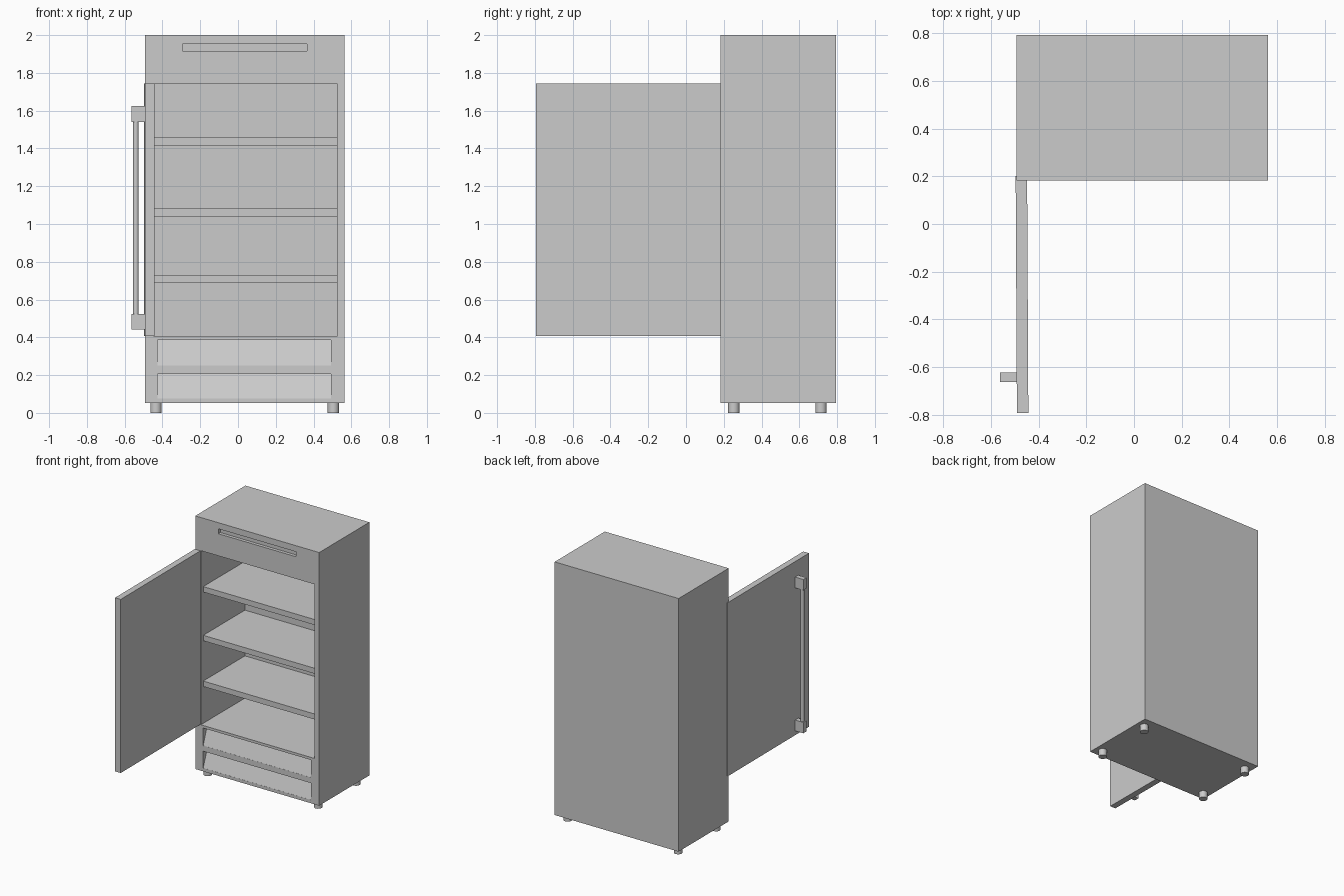
import bpy, bmesh, math
from mathutils import Matrix, Vector

if "Cube" in bpy.data.objects:
    bpy.data.objects.remove(bpy.data.objects["Cube"])


def finish(name, bm):
    bmesh.ops.recalc_face_normals(bm, faces=bm.faces)
    me = bpy.data.meshes.new(name)
    bm.to_mesh(me)
    bm.free()
    ob = bpy.data.objects.new(name, me)
    bpy.context.collection.objects.link(ob)
    return ob


def box(name, x, y, z):
    bm = bmesh.new()
    bmesh.ops.create_cube(bm, size=1)
    for v in bm.verts:
        v.co = Vector([(r[0] + r[1]) / 2 + c * (r[1] - r[0]) for c, r in zip(v.co, (x, y, z))])
    return finish(name, bm)


def cylinder(name, x, y, z, radius, sides=24):
    bm = bmesh.new()
    bmesh.ops.create_cone(bm, cap_ends=True, segments=sides, radius1=radius, radius2=radius,
                          depth=z[1] - z[0],
                          matrix=Matrix.Translation((x, y, (z[0] + z[1]) / 2)))
    ob = finish(name, bm)
    for p in ob.data.polygons:
        p.use_smooth = len(p.vertices) == 4
    ob.data.set_sharp_from_angle(angle=math.radians(40))
    return ob


def prism(name, x, profile):
    # closed (y, z) profile extruded along x
    bm = bmesh.new()
    face = bm.faces.new([bm.verts.new((x[0], y, z)) for y, z in profile])
    ext = bmesh.ops.extrude_face_region(bm, geom=[face])
    bmesh.ops.translate(bm, vec=(x[1] - x[0], 0, 0),
                        verts=[g for g in ext["geom"] if isinstance(g, bmesh.types.BMVert)])
    return finish(name, bm)


def cut(target, cutter):
    cutter.hide_render = True
    mod = target.modifiers.new("cut", 'BOOLEAN')
    mod.operation = 'DIFFERENCE'
    mod.solver = 'EXACT'
    mod.object = cutter
    bpy.context.view_layer.objects.active = target
    bpy.ops.object.modifier_apply(modifier=mod.name)
    bpy.data.objects.remove(cutter)


FRONT, BACK = 0.183, 0.793
INNER_X = (-0.445, 0.525)
INNER_BACK = 0.72

# cabinet shell with main compartment and header slot
cabinet = box("cabinet", (-0.492, 0.563), (FRONT, BACK), (0.052, 2.0))
cut(cabinet, box("compartment_cutter", INNER_X, (0.1, INNER_BACK), (0.405, 1.745)))
cut(cabinet, box("slot_cutter", (-0.295, 0.365), (0.1, FRONT + 0.025), (1.915, 1.953)))

# two drawer fronts, leaning back into their recesses
for low, high in ((0.25, 0.385), (0.077, 0.207)):
    cut(cabinet, prism("drawer_cutter", (-0.425, 0.492),
                       [(0.1, low), (FRONT + 0.001, low), (FRONT + 0.05, high), (0.1, high)]))

# shelves
for i, top in enumerate((0.73, 1.082, 1.457)):
    box(f"shelf_{i + 1}", INNER_X, (FRONT + 0.03, INNER_BACK), (top - 0.042, top))

# feet
for x, side in ((-0.434, "left"), (0.505, "right")):
    for y, end in ((0.253, "front"), (0.715, "back")):
        cylinder(f"foot_{end}_{side}", x, y, (0.0, 0.055), 0.03)

# open door, swung a touch off square
door = box("door", (-0.024, 0.024), (-0.995, 0.0), (0.407, 1.743))
door.location = (-0.4725, 0.202, 0)
door.rotation_euler = (0, 0, math.radians(0.3))

# handle
for z, name in (((1.541, 1.624), "upper"), ((0.441, 0.524), "lower")):
    box(f"handle_mount_{name}", (-0.563, -0.485), (-0.662, -0.623), z)
cylinder("handle_bar", -0.541, -0.6425, (0.5, 1.56), 0.0145)
